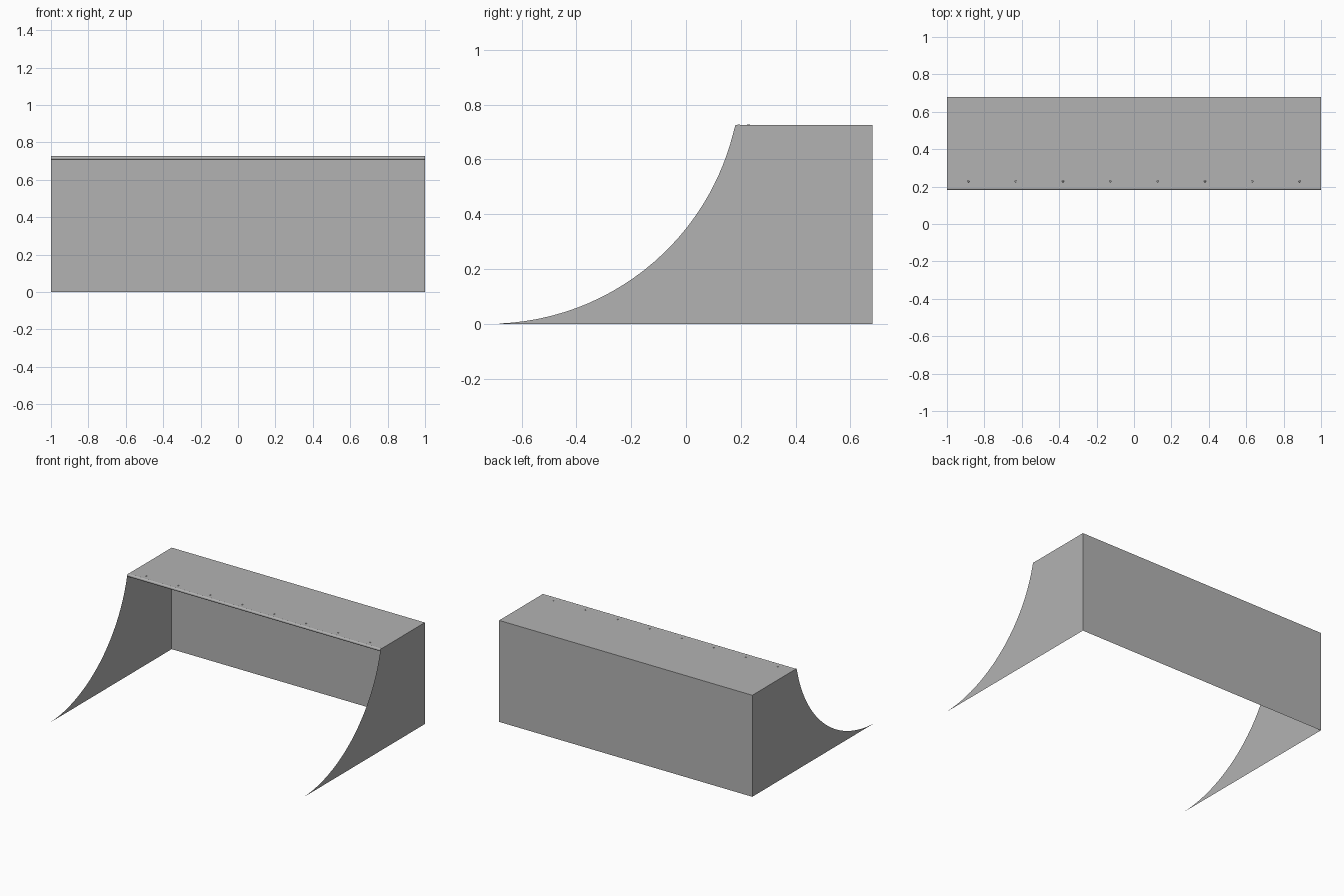
import bpy, bmesh, math
from mathutils import Matrix

cube = bpy.data.objects.get("Cube")
if cube:
    bpy.data.objects.remove(cube, do_unlink=True)

HEIGHT, BACK, FRONT, SEAM, LIP = 0.725, 0.68, -0.68, -0.08, 0.18
ARC_Y, ARC_R = -0.72, 0.92

grey = bpy.data.materials.new("plain grey")
grey.use_nodes = True
colour = (0.45, 0.45, 0.45, 1)
grey.diffuse_color = colour
grey.node_tree.nodes["Principled BSDF"].inputs["Base Color"].default_value = colour


def finish(name, bm):
    mesh = bpy.data.meshes.new(name)
    bm.to_mesh(mesh)
    bm.free()
    mesh.materials.append(grey)
    ob = bpy.data.objects.new(name, mesh)
    bpy.context.collection.objects.link(ob)
    return ob


def sheet(name, points):
    bm = bmesh.new()
    bm.faces.new([bm.verts.new(p) for p in points])
    return finish(name, bm)


def curve_z(y):
    return min(HEIGHT, ARC_R - math.sqrt(ARC_R ** 2 - (y - ARC_Y) ** 2))


def arc(start, end, steps):
    # Even steps in angle along the ramp curve
    a, b = (math.asin((y - ARC_Y) / ARC_R) for y in (start, end))
    ys = [ARC_Y + ARC_R * math.sin(a + (b - a) * i / steps) for i in range(steps + 1)]
    return [(y, curve_z(y)) for y in ys]


# Side walls: a front and a rear sheet on each side, meeting at a seam
front_profile = [(SEAM, 0), *reversed(arc(FRONT, SEAM, 14)), (FRONT, 0)]
rear_profile = [(BACK, 0), (BACK, HEIGHT), *reversed(arc(SEAM, LIP, 14)), (SEAM, 0)]
for side, x in (("left", 1), ("right", -1)):
    for part, profile in (("front", front_profile), ("rear", rear_profile)):
        outline = profile if x < 0 else profile[::-1]
        sheet(f"{side}_{part}_side", [(x, y, z) for y, z in outline])

# Back wall and deck
sheet("back_wall", [(1, BACK, 0), (-1, BACK, 0), (-1, BACK, HEIGHT), (1, BACK, HEIGHT)])
sheet("deck", [(-1, LIP + 0.01, HEIGHT), (1, LIP + 0.01, HEIGHT),
               (1, BACK, HEIGHT), (-1, BACK, HEIGHT)])

# Round coping along the lip
bm = bmesh.new()
bmesh.ops.create_cone(bm, cap_ends=True, segments=16, radius1=0.011, radius2=0.011, depth=2,
                      matrix=Matrix.Translation((0, LIP + 0.012, HEIGHT - 0.009))
                      @ Matrix.Rotation(math.pi / 2, 4, "Y"))
coping = finish("coping", bm)
bpy.context.view_layer.objects.active = coping
coping.select_set(True)
bpy.ops.object.shade_smooth_by_angle()

# Row of low bolts in the deck
bm = bmesh.new()
for i in range(8):
    bmesh.ops.create_cone(bm, cap_ends=True, segments=8, radius1=0.006, radius2=0.004, depth=0.003,
                          matrix=Matrix.Translation((0.253 * (i - 3.5), 0.228, HEIGHT + 0.001)))
finish("deck_bolts", bm)
